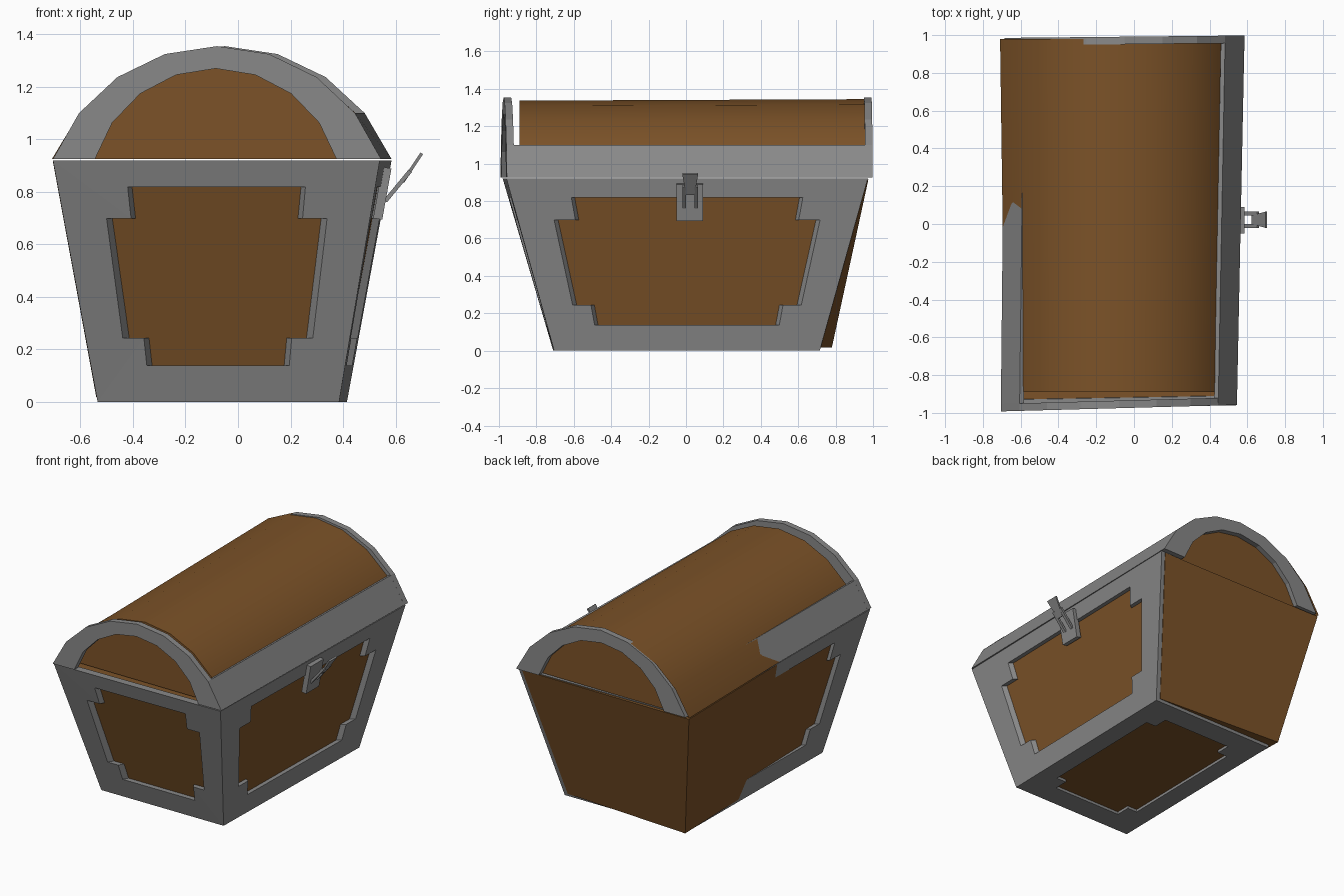
import bpy, bmesh, math
from mathutils import Vector as V

if "Cube" in bpy.data.objects:
    bpy.data.objects.remove(bpy.data.objects["Cube"])


def material(name, col):
    m = bpy.data.materials.new(name)
    m.diffuse_color = (*col, 1)
    m.use_nodes = True
    m.node_tree.nodes["Principled BSDF"].inputs["Base Color"].default_value = m.diffuse_color
    return m


WOOD = material("brown wood", (0.2, 0.085, 0.021))
METAL = material("grey iron", (0.25, 0.25, 0.25))


def make(name, verts, faces, mat):
    me = bpy.data.meshes.new(name)
    me.from_pydata([tuple(v) for v in verts], [], faces)
    bm = bmesh.new()
    bm.from_mesh(me)
    bmesh.ops.recalc_face_normals(bm, faces=bm.faces)
    bm.to_mesh(me)
    bm.free()
    me.materials.append(mat)
    ob = bpy.data.objects.new(name, me)
    bpy.context.collection.objects.link(ob)
    return ob


def hexa(name, a, b, mat):
    """Solid between two matching quads."""
    faces = [(3, 2, 1, 0), (4, 5, 6, 7)]
    faces += [(i, (i + 1) % 4, (i + 1) % 4 + 4, i + 4) for i in range(4)]
    return make(name, list(a) + list(b), faces, mat)


def frame(name, outer, inner, us, vs):
    """Plate with a notched-corner opening; quads run bl, br, tr, tl."""
    u1, u2 = us
    v1, v2, v3, v4 = vs
    L, R = u2, 1 - u2
    corners = [(0, 0), (1, 0), (1, 1), (0, 1)]
    hole = [(L, v2), (L, v1), (R, v1), (R, v2), (1 - u1, v2), (1 - u1, v3),
            (R, v3), (R, v4), (L, v4), (L, v3), (u1, v3), (u1, v2)]
    verts = []
    for q in (outer, inner):
        for u, v in corners + hole:
            verts.append(q[0].lerp(q[1], u).lerp(q[3].lerp(q[2], u), v))
    faces = []
    for k in range(4):
        h = [4 + (3 * k + j) % 12 for j in range(4)]
        f = [k, (k + 1) % 4] + h[::-1]
        faces += [f, [i + 16 for i in f[::-1]]]
        faces.append((k, (k + 1) % 4, (k + 1) % 4 + 16, k + 16))
    for j in range(12):
        a, b = 4 + j, 4 + (j + 1) % 12
        faces.append((a, b, b + 16, a + 16))
    return make(name, verts, faces, METAL)


# Body corners, in order front-left, front-right, back-right, back-left
BOT = [V((-.535, -.71, 0)), V((.385, -.705, 0)), V((.415, .715, 0)), V((-.515, .71, 0))]
TOP = [V((-.705, -.98, .92)), V((.54, -.96, .92)), V((.585, .972, .92)), V((-.68, .95, .92))]
T = 0.05
SIGN = [(1, 1), (-1, 1), (-1, -1), (1, -1)]
BIN = [p + V((s[0] * T, s[1] * T, 0)) for p, s in zip(BOT, SIGN)]
TIN = [p + V((s[0] * T, s[1] * T, 0)) for p, s in zip(TOP, SIGN)]

# Iron frames round the four sides and the base
VS = (.15, .265, .76, .89)
for k, side in enumerate(("front", "right", "back", "left")):
    n = (k + 1) % 4
    frame(side + "_frame", [BOT[k], BOT[n], TOP[n], TOP[k]],
          [BIN[k], BIN[n], TIN[n], TIN[k]],
          (.14, .22) if k % 2 == 0 else (.107, .17), VS)
up = V((0, 0, .035))
frame("base_frame", BOT, [p + up for p in BOT], (.14, .22), (.11, .18, .82, .89))

# Wooden box, skewed so that it swallows the frame at the back left
hexa("wooden_box",
     [V((-.505, -.68, .018)), V((.36, -.675, .018)), V((.388, .722, .018)), V((-.54, .78, .018))],
     [V((-.678, -.95, .915)), V((.512, -.93, .915)), V((.557, .974, .915)), V((-.705, .975, .915))],
     WOOD)

N = 8
Z0 = 0.925


def arc(cx, half, rise):
    """Circular arch as (x, z) points from left to right."""
    r = (half * half + rise * rise) / (2 * rise)
    a = math.asin(half / r)
    return [(cx + r * math.sin(a * (2 * i / N - 1)),
             Z0 + rise - r + r * math.cos(a * (2 * i / N - 1))) for i in range(N + 1)]


# Iron arches at both lid ends
def arch(name, out, inn, y_left, y_right, depth):
    verts, n = [], N + 1
    for d in (0, depth):
        for x, z in out + inn:
            verts.append((x, y_left + (y_right - y_left) * (x + .7) / 1.28 + d, z))
    faces = []
    for i in range(N):
        a, b, c, d = i, i + 1, n + i + 1, n + i
        m = 2 * n
        faces += [(a, b, c, d), (d + m, c + m, b + m, a + m),
                  (a, b, b + m, a + m), (d, c, c + m, d + m)]
    for i in (0, N):
        faces.append((i, n + i, 3 * n + i, 2 * n + i))
    make(name, verts, faces, METAL)


FRONT = arc(-.08, .625, .43)
BACK = arc(-.05, .635, .43)
arch("front_arch", FRONT, arc(-.085, .46, .345), -.992, -.957, .04)
arch("back_arch", BACK, arc(-.055, .47, .345), .985, .998, -.04)

# Iron strips along both lower lid edges
for side, i, j, s in (("left", 0, 1, 1), ("right", N, N - 1, -1)):
    yf, yb = (-.985, .975) if s > 0 else (-.955, .99)
    q = [V((FRONT[i][0], yf, Z0)), V((FRONT[j][0], yf, FRONT[j][1])),
         V((BACK[j][0], yb, BACK[j][1])), V((BACK[i][0], yb, Z0))]
    hexa(side + "_lid_strip", q, [p + V((s * .022, 0, -.008 if k in (1, 2) else 0))
                                  for k, p in enumerate(q)], METAL)

# Wooden barrel lid, open tube with smooth shading
A, B = arc(-.08, .603, .412), arc(-.077, .632, .42)
verts = [(x, -.89, z) for x, z in A] + [(x, .98, z) for x, z in B]
lid = make("lid_barrel", verts, [(i, i + 1, N + 2 + i, N + 1 + i) for i in range(N)], WOOD)
if lid.data.polygons[N // 2].normal.z < 0:
    lid.data.flip_normals()
lid.data.shade_smooth()

# Wooden end panels of the lid
for name, pts, y, d in (("lid_front_panel", A, -.889, .02),
                        ("lid_back_panel", arc(-.075, .6, .405), .955, -.02)):
    n = N + 1
    verts = [(x, y + e, z) for e in (0, d) for x, z in pts]
    faces = [tuple(range(n)), tuple(range(2 * n - 1, n - 1, -1))]
    faces += [(i, (i + 1) % n, n + (i + 1) % n, n + i) for i in range(n)]
    make(name, verts, faces, WOOD)


# Latch plate and raised hasp on the right side
def slab(name, ya, yb, p0, p1, t, taper=0.0):
    """Bar along p0-p1 in the xz plane, between ya and yb, narrower at p0."""
    d = V((p1[0] - p0[0], 0, p1[1] - p0[1])).normalized()
    off = V((d.z, 0, -d.x)) * t
    q = [V((p0[0], ya + taper, p0[1])), V((p0[0], yb - taper, p0[1])),
         V((p1[0], yb, p1[1])), V((p1[0], ya, p1[1]))]
    hexa(name, q, [p + off for p in q], METAL)


slab("latch_plate", -.05, .09, (.515, .70), (.55, .895), .035)
slab("hasp_plate", -.02, .065, (.622, .84), (.695, .95), .012, .02)
slab("hasp_prong_front", -.02, 0, (.555, .77), (.65, .885), .016)
slab("hasp_prong_back", .045, .065, (.555, .77), (.65, .885), .016)
